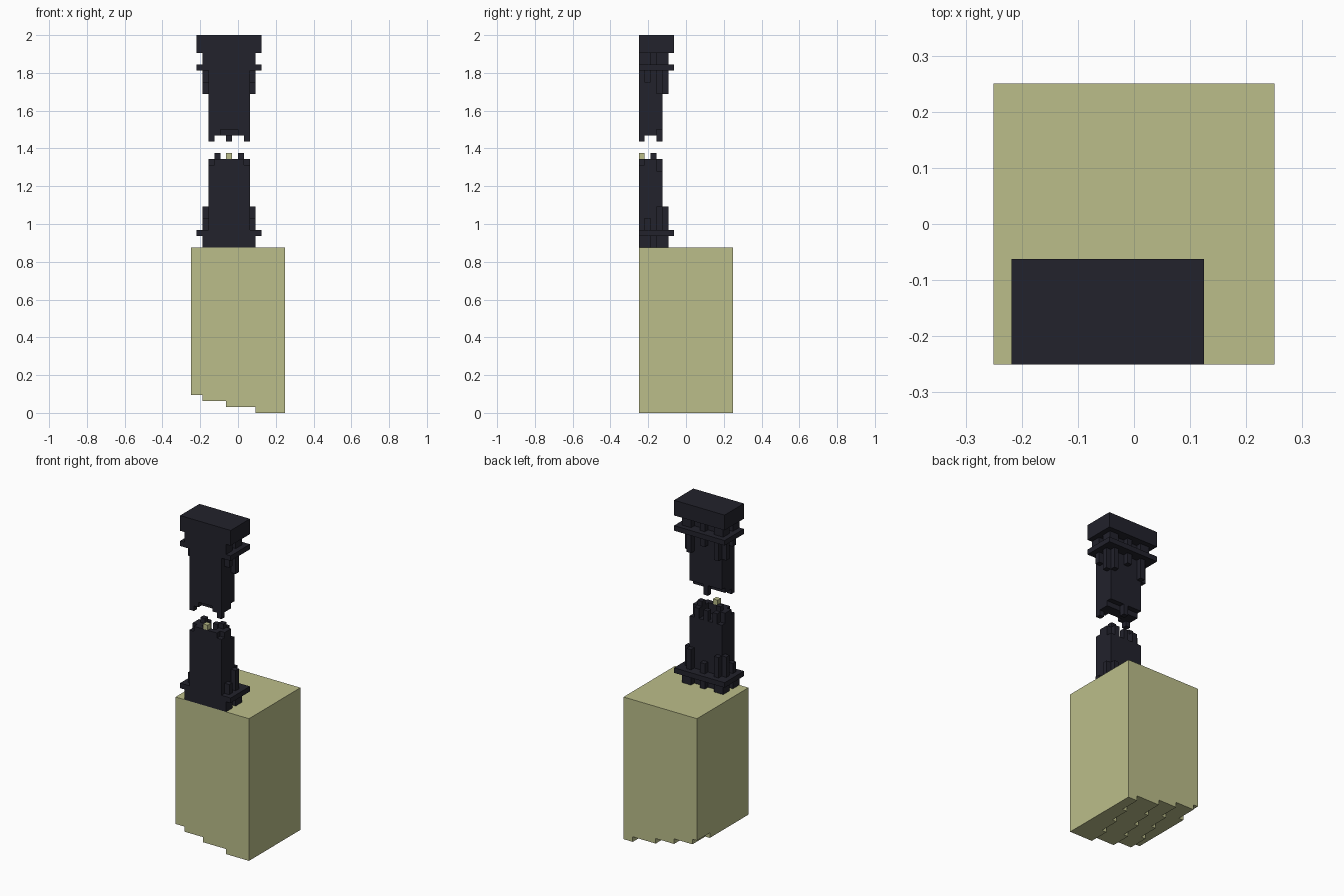
import bpy
import bmesh
from mathutils import Matrix, Vector

cube = bpy.data.objects.get("Cube")
if cube:
    bpy.data.objects.remove(cube, do_unlink=True)

U = 1 / 32      # size of one block
MID = 13        # twice the tower's centre line, in blocks


def material(name, rgb):
    mat = bpy.data.materials.new(name)
    mat.use_nodes = True
    color = (*rgb, 1)
    mat.diffuse_color = color
    mat.node_tree.nodes["Principled BSDF"].inputs["Base Color"].default_value = color
    return mat


def build(name, boxes, mat):
    """Boxes are (x range, y range, z range) in blocks."""
    bm = bmesh.new()
    for ranges in boxes:
        low = Vector(r[0] for r in ranges)
        high = Vector(r[1] for r in ranges)
        center = ((low + high) / 2 - Vector((8, 8, 0))) * U
        bmesh.ops.create_cube(
            bm, size=1,
            matrix=Matrix.Translation(center) @ Matrix.Diagonal((*((high - low) * U), 1)))
    mesh = bpy.data.meshes.new(name)
    bm.to_mesh(mesh)
    bm.free()
    mesh.materials.append(mat)
    obj = bpy.data.objects.new(name, mesh)
    bpy.context.collection.objects.link(obj)
    return obj


def mirrored(boxes):
    return boxes + [((MID - x[1], MID - x[0]), y, z) for x, y, z in boxes]


def flipped(boxes):
    return [(x, y, (89 - z[1], 89 - z[0])) for x, y, z in boxes]


sand = material("pale_sand", (0.50, 0.515, 0.255))
dark = material("dark_stone", (0.016, 0.016, 0.025))

# Sandy base with a slanted, stepped underside
base = [((0, 16), (0, 16), (4, 28))]
for band in range(4):
    for layer, edge in enumerate((11, 6, 2, -2)):
        base.append(((max(0, edge + band), 16), (band * 4, band * 4 + 4), (layer, layer + 1)))
build("sand_base", base, sand)

# Parts shared by both halves of the broken tower
shaft = [((3, 10), (0, 4), (28, 41))]
ledge = [((1, 12), (0, 6), (30, 31))]
legs = mirrored([
    ((2, 3), (0, 2), (28, 30)),
    ((2, 4), (3, 5), (28, 30)),
]) + [((6, 7), (4, 5), (28, 30))]
buttresses = mirrored([
    ((2, 3), (3, 4), (31, 35)),
    ((3, 4), (4, 5), (31, 35)),
    ((2, 3), (1, 2), (31, 33)),
]) + [((6, 7), (4, 5), (31, 33))]

for half, place in (("lower", list), ("upper", flipped)):
    for part, boxes in (("shaft", shaft), ("ledge", ledge),
                        ("legs", legs), ("buttresses", buttresses)):
        build(f"{half}_{part}", place(boxes), dark)

# Ragged break on top of the lower half
build("lower_broken_edge", mirrored([
    ((3, 4), (0, 3), (41, 42)),
    ((3, 4), (1, 3), (42, 43)),
    ((4, 5), (0, 4), (41, 43)),
    ((4, 5), (2, 3), (43, 44)),
]) + [((5, 8), (0, 1), (41, 43)), ((6, 7), (3, 4), (41, 43))], dark)
build("sand_block", [((6, 7), (0, 1), (43, 44))], sand)

# Ragged break under the upper half
build("upper_broken_edge", mirrored([
    ((3, 4), (0, 1), (46, 48)),
    ((3, 5), (1, 3), (47, 48)),
    ((4, 5), (0, 1), (47, 48)),
]) + [((6, 7), (3, 4), (46, 48)), ((5, 8), (1, 3), (47, 48))], dark)

# Solid block on top
build("top_block", [((1, 12), (0, 6), (61, 64))], dark)
